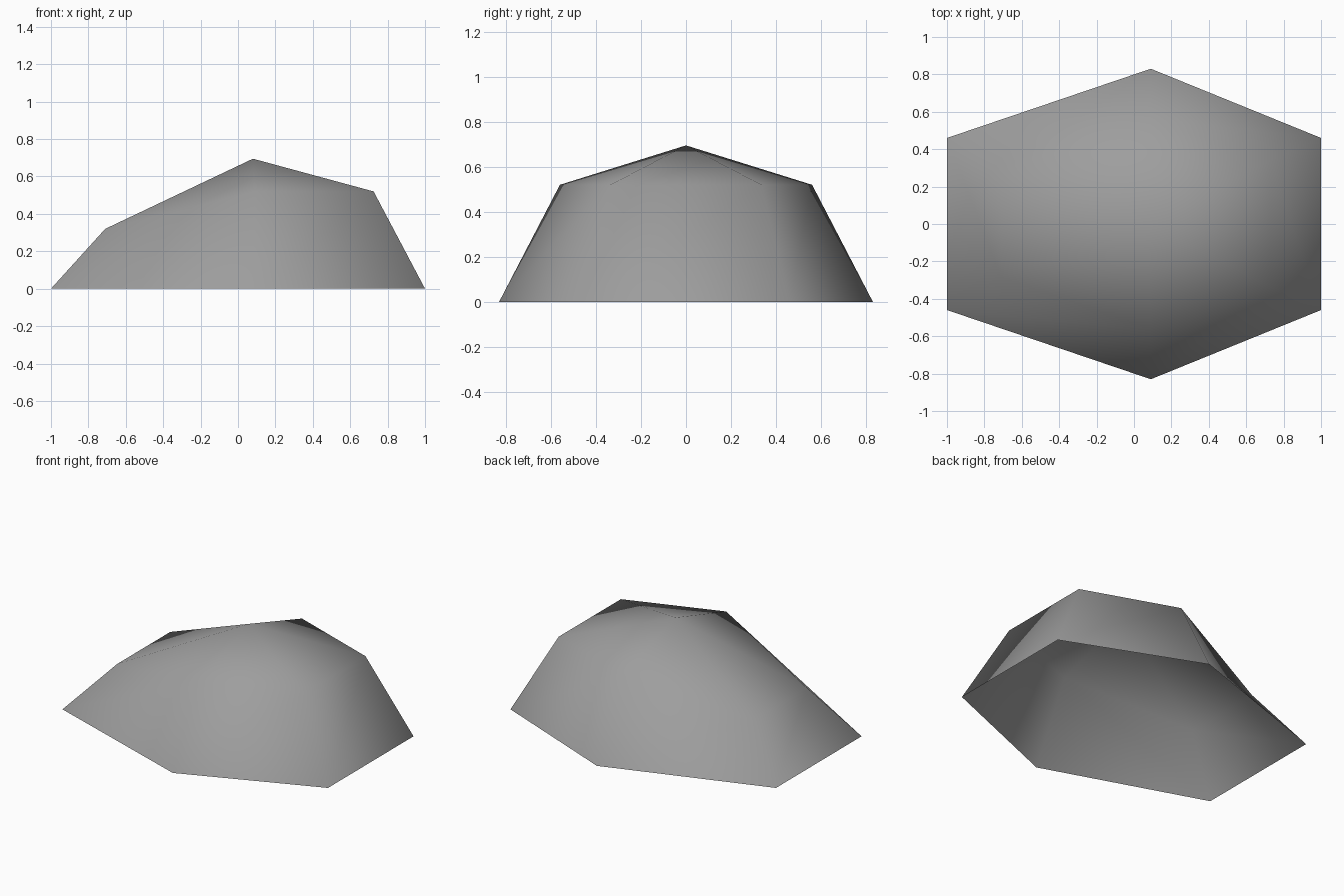
import bpy
import bmesh

# Remove the default cube
cube = bpy.data.objects.get("Cube")
if cube:
    bpy.data.objects.remove(cube, do_unlink=True)

# Plain stone colour
stone = bpy.data.materials.new("grey_stone")
stone.use_nodes = True
grey = (0.34, 0.34, 0.34, 1)
stone.diffuse_color = grey
stone.node_tree.nodes["Principled BSDF"].inputs["Base Color"].default_value = grey


def mirrored_ring(bm, half):
    """Six-sided ring from its back half, mirrored across y = 0."""
    front = [(x, -y, z) for x, y, z in reversed(half)]
    return [bm.verts.new(p) for p in half + front]


bm = bmesh.new()

# Outline on the ground, shoulder ring and peak
base = mirrored_ring(bm, [(1, 0.46, 0), (0.09, 0.83, 0), (-1, 0.46, 0)])
shoulder = mirrored_ring(bm, [(0.725, 0.335, 0.52), (0.09, 0.56, 0.52), (-0.71, 0.285, 0.32)])
peak = bm.verts.new((0.08, 0, 0.695))

# Sloping walls and top facets, open underneath
for i in range(len(base)):
    j = (i + 1) % len(base)
    bm.faces.new((base[i], base[j], shoulder[j], shoulder[i]))
    bm.faces.new((shoulder[i], shoulder[j], peak))
for face in bm.faces:
    face.smooth = True

mesh = bpy.data.meshes.new("rock_shell")
bm.to_mesh(mesh)
bm.free()
mesh.materials.append(stone)
rock = bpy.data.objects.new("rock_shell", mesh)
bpy.context.collection.objects.link(rock)
